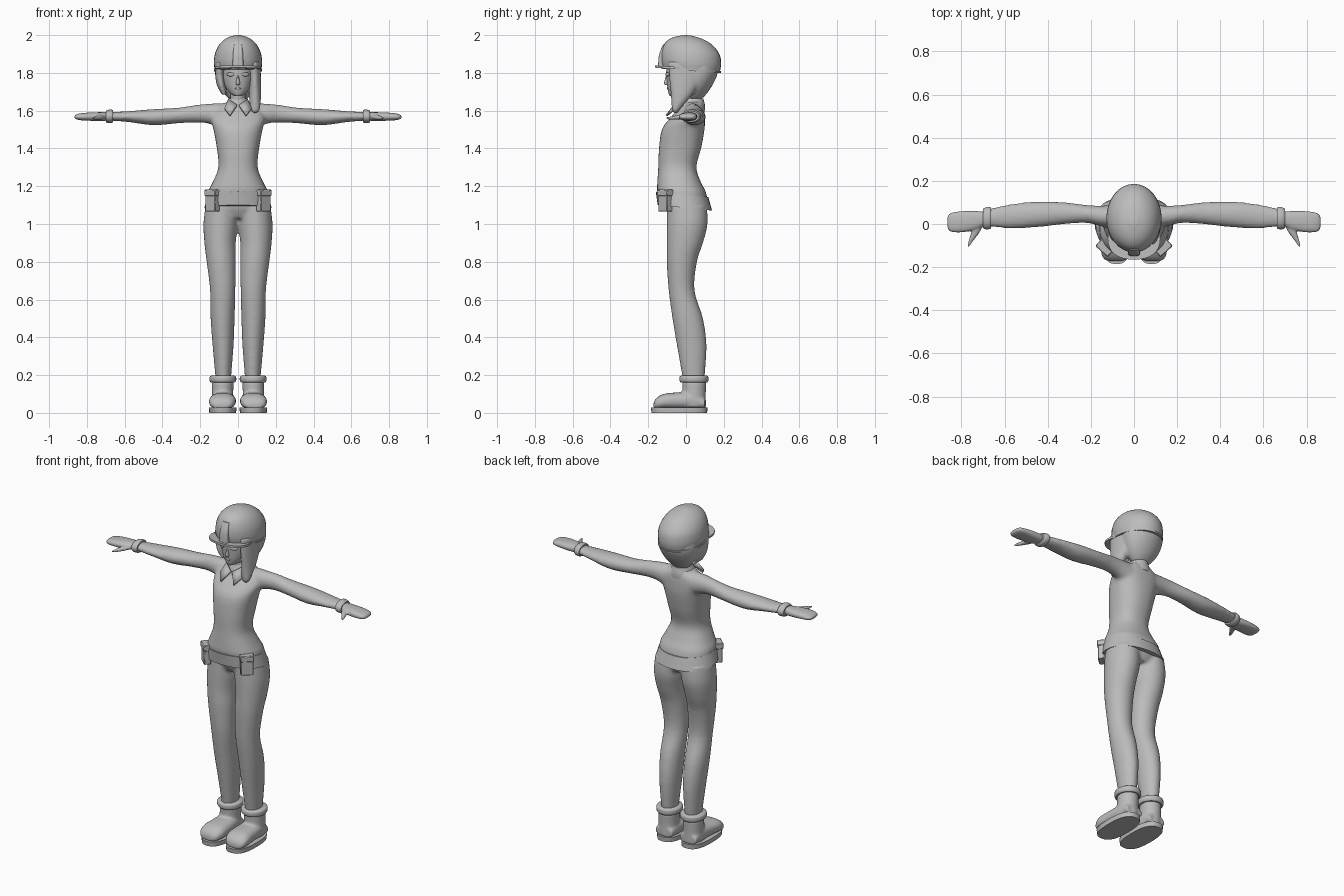
import bpy
import bmesh
import math
from mathutils import Vector, Matrix

default_cube = bpy.data.objects.get("Cube")
if default_cube:
    bpy.data.objects.remove(default_cube, do_unlink=True)

grey = bpy.data.materials.new("plain grey")
grey.use_nodes = True
grey.diffuse_color = (0.5, 0.5, 0.5, 1)
grey.node_tree.nodes["Principled BSDF"].inputs["Base Color"].default_value = grey.diffuse_color

# Where a section lies: t runs along the part, a and b across it
UP = lambda t, a, b: Vector((a, b, t))
OUT = lambda t, a, b: Vector((t, a, b))
ALONG = lambda t, a, b: Vector((a, t, b))


def spline_rows(rows, steps):
    """Blend the given sections with a smooth curve."""
    result = []
    last = len(rows) - 1
    for i in range(last):
        before, start, end, after = (rows[max(i - 1, 0)], rows[i], rows[i + 1], rows[min(i + 2, last)])
        for step in range(steps):
            f = step / steps
            row = []
            for p, q, r, s in zip(before, start, end, after):
                row.append(q + f * ((r - p) / 2 + f * ((p - 2.5 * q + 2 * r - s / 2)
                                                       + f * (1.5 * (q - r) + (s - p) / 2))))
            result.append(row)
    result.append(rows[last])
    return result


def loft(bm, rows, place=UP, side=1, power=2.0, count=32, steps=4):
    """Skin rounded sections (t, a_low, a_high, b_low, b_high)."""
    rings = []
    for t, a_low, a_high, b_low, b_high in spline_rows(rows, steps):
        ring = []
        for k in range(count):
            angle = math.tau * k / count
            c, s = math.cos(angle), math.sin(angle)
            u = math.copysign(abs(c) ** (2 / power), c)
            v = math.copysign(abs(s) ** (2 / power), s)
            point = place(t, (a_low + a_high + u * (a_high - a_low)) / 2,
                          (b_low + b_high + v * (b_high - b_low)) / 2)
            point.x *= side
            ring.append(bm.verts.new(point))
        rings.append(ring)
    for lower, upper in zip(rings, rings[1:]):
        for k in range(count):
            n = (k + 1) % count
            bm.faces.new((lower[k], lower[n], upper[n], upper[k]))
    bm.faces.new(rings[0][::-1])
    bm.faces.new(rings[-1])


def centred(rows):
    """Sections symmetric about the middle: (t, half_width, low, high)."""
    return [(t, -half, half, low, high) for t, half, low, high in rows]


def finish(name, bm, fuse=0, tilt=0):
    """Turn a bmesh into an object; fuse welds overlapping volumes."""
    for vert in bm.verts:
        vert.co.z -= tilt * vert.co.y
    bmesh.ops.recalc_face_normals(bm, faces=bm.faces)
    mesh = bpy.data.meshes.new(name)
    bm.to_mesh(mesh)
    bm.free()
    mesh.materials.append(grey)
    for polygon in mesh.polygons:
        polygon.use_smooth = True
    mesh.set_sharp_from_angle(angle=math.radians(40))
    obj = bpy.data.objects.new(name, mesh)
    bpy.context.collection.objects.link(obj)
    if fuse:
        remesh = obj.modifiers.new("weld", 'REMESH')
        remesh.mode = 'VOXEL'
        remesh.voxel_size = fuse
        remesh.use_smooth_shade = True
        relax = obj.modifiers.new("relax", 'SMOOTH')
        relax.factor = 0.5
        relax.iterations = 6
    return obj


def part(name, rows, fuse=0, tilt=0, **options):
    bm = bmesh.new()
    loft(bm, rows, **options)
    return finish(name, bm, fuse, tilt)


SIDES = (("left", 1), ("right", -1))

# Jacket: torso and both sleeves in one skin
bm = bmesh.new()
loft(bm, centred([(1.1, .16, -.13, .12), (1.17, .158, -.152, .105), (1.22, .135, -.152, .08),
                  (1.3, .104, -.147, .055), (1.4, .112, -.143, .08), (1.5, .13, -.128, .098),
                  (1.56, .145, -.085, .1), (1.61, .12, -.04, .097), (1.65, .05, -.025, .088)]), power=2.3)
for _, side in SIDES:
    loft(bm, [(.07, -.02, .09, 1.5, 1.64), (.15, -.01, .085, 1.53, 1.637), (.22, .005, .088, 1.538, 1.63),
              (.32, .0, .1, 1.533, 1.615), (.45, -.015, .104, 1.523, 1.608),
              (.58, -.02, .09, 1.54, 1.597), (.69, -.01, .066, 1.548, 1.592)], place=OUT, side=side)
finish("jacket", bm, fuse=.009)

# Trousers: hips and both legs in one skin
bm = bmesh.new()
loft(bm, centred([(1.14, .16, -.11, .11), (1.08, .172, -.1, .11), (1.03, .12, -.075, .09)]))
for _, side in SIDES:
    loft(bm, [(1.1, .0, .172, -.1, .11), (1.0, .0, .183, -.102, .114), (.9, .012, .178, -.102, .09),
              (.8, .012, .166, -.102, .058), (.65, .014, .148, -.092, .045), (.5, .018, .145, -.072, .09),
              (.35, .024, .134, -.047, .109), (.15, .04, .116, -.012, .095)], side=side)
finish("trousers", bm, fuse=.009)

# Belt flaring over the hips
part("belt", centred([(1.085, .178, -.15, .138), (1.155, .16, -.16, .118)]), tilt=.1, power=2.2, steps=1)

# Belt pouches with a lid, turned to follow the hips
for label, side in SIDES:
    bm = bmesh.new()
    for height, middle, depth, width in ((.1, 1.115, .04, .07), (.035, 1.165, .048, .078)):
        turn = Matrix.Translation((side * .135, -.11, middle)) @ Matrix.Rotation(side * math.radians(42), 4, 'Z')
        bmesh.ops.create_cube(bm, size=1, matrix=turn @ Matrix.Diagonal((width, depth, height, 1)))
    pouch = finish(label + "_pouch", bm)
    bevel = pouch.modifiers.new("soft edges", 'BEVEL')
    bevel.width = .004

for label, side in SIDES:
    # Boot with a rolled cuff, rounded toe and flat sole
    bm = bmesh.new()
    loft(bm, [(.03, .02, .14, -.04, .106), (.1, .025, .138, -.02, .105), (.165, .022, .138, -.02, .107)], side=side)
    loft(bm, [(.1, .025, .135, .02, .08), (.03, .018, .142, .02, .11), (-.05, .012, .148, .02, .108),
              (-.12, .012, .154, .02, .1), (-.16, .03, .142, .02, .075), (-.172, .055, .115, .025, .05)],
         place=ALONG, side=side, power=2.4)
    finish(label + "_boot", bm, fuse=.007)
    part(label + "_boot_cuff", [(.16, .018, .142, -.026, .112), (.17, .01, .15, -.034, .118),
                                (.19, .01, .15, -.034, .118), (.197, .018, .142, -.026, .112)], side=side)
    part(label + "_sole", [(0, .01, .152, -.182, .112), (.028, .008, .154, -.186, .114)],
         side=side, power=2.6, steps=1)

    # Glove: cuff ring, mitten shaped hand and thumb
    part(label + "_glove_cuff", [(.662, -.02, .076, 1.538, 1.602), (.672, -.024, .08, 1.534, 1.606),
                                 (.69, -.024, .076, 1.534, 1.604), (.7, -.018, .07, 1.54, 1.598)],
         place=OUT, side=side)
    bm = bmesh.new()
    loft(bm, [(.68, .0, .055, 1.548, 1.592), (.73, -.025, .06, 1.545, 1.592), (.79, -.038, .06, 1.547, 1.59),
              (.84, -.038, .054, 1.55, 1.585), (.86, -.028, .044, 1.556, 1.578), (.866, -.01, .026, 1.562, 1.572)],
         place=OUT, side=side, power=2.5)
    loft(bm, [(.01, .69, .74, 1.553, 1.583), (-.04, .716, .755, 1.552, 1.577),
              (-.08, .746, .768, 1.552, 1.57), (-.105, .762, .772, 1.556, 1.566)], place=ALONG, side=side)
    finish(label + "_hand", bm, fuse=.005)

    # Pointed collar flap
    bm = bmesh.new()
    corners = [(.004, -.055, 1.625), (.05, -.03, 1.655), (.07, -.06, 1.605), (.042, -.098, 1.57)]
    bm.faces.new([bm.verts.new((side * x, y, z)) for x, y, z in corners])
    flap = finish(label + "_collar_flap", bm)
    flap.modifiers.new("thickness", 'SOLIDIFY').thickness = .012

    # Almond eye on the face
    bm = bmesh.new()
    spot = Matrix.Translation((side * .04, -.098, 1.792)) @ Matrix.Rotation(side * .45, 4, 'Z')
    bmesh.ops.create_uvsphere(bm, u_segments=20, v_segments=10, radius=1,
                              matrix=spot @ Matrix.Diagonal((.022, .006, .011, 1)))
    finish(label + "_eye", bm)

part("collar", centred([(1.6, .085, -.055, .1), (1.63, .068, -.045, .1), (1.665, .05, -.03, .092)]))

# Neck and face
part("neck", centred([(1.6, .04, -.03, .06), (1.76, .038, -.04, .06)]))
part("face", centred([(1.677, .016, -.085, -.03), (1.69, .04, -.092, .01), (1.72, .064, -.098, .05),
                      (1.76, .08, -.102, .08), (1.8, .086, -.105, .1), (1.86, .09, -.1, .1)]))
part("nose", centred([(1.735, .008, -.106, -.08), (1.745, .011, -.116, -.08), (1.785, .005, -.106, -.08)]))
part("mouth", centred([(1.712, .008, -.1, -.08), (1.718, .018, -.102, -.08), (1.724, .008, -.1, -.08)]))

# Hair: back, short right side and long left lock
bm = bmesh.new()
loft(bm, centred([(1.66, .045, .02, .08), (1.69, .075, .0, .11), (1.74, .106, -.02, .143),
                  (1.8, .12, -.03, .168), (1.86, .118, -.03, .165)]))
loft(bm, [(1.685, -.085, -.06, -.05, .02), (1.73, -.11, -.066, -.065, .05),
          (1.79, -.121, -.072, -.07, .07), (1.86, -.118, -.07, -.08, .08)])
loft(bm, [(1.588, .078, .102, -.065, -.045), (1.61, .066, .116, -.075, -.03), (1.68, .058, .122, -.08, .03),
          (1.76, .056, .122, -.088, .07), (1.86, .05, .118, -.095, .08)])
finish("hair", bm, fuse=.007)

# Helmet shell, raised front panel and brim
part("helmet", centred([(1.822, .124, -.125, .18), (1.86, .128, -.132, .186), (1.91, .12, -.128, .178),
                        (1.955, .096, -.108, .142), (1.985, .06, -.065, .09), (2, .015, -.005, .025)]), tilt=.07)
part("helmet_panel", centred([(1.835, .029, -.148, -.05), (1.9, .027, -.142, -.05), (1.95, .022, -.12, -.05)]),
     power=6)
part("helmet_brim", centred([(1.816, .122, -.165, .03), (1.828, .122, -.165, .03)]), tilt=.07, power=2.3, steps=1)
part("helmet_rim", centred([(1.812, .128, -.13, .184), (1.822, .128, -.13, .186)]), tilt=.07, steps=1)
